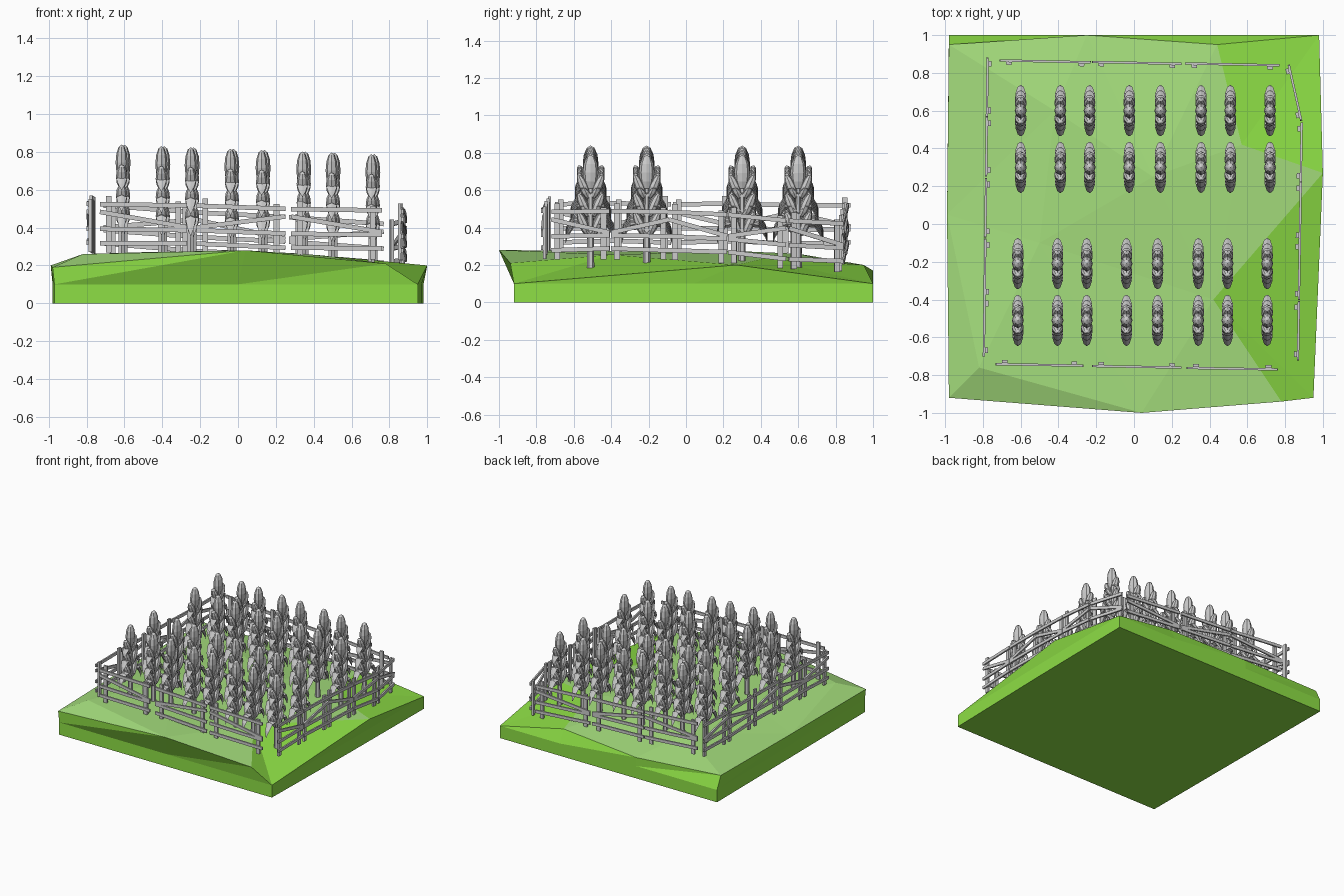
import bpy, bmesh, math
from mathutils import Vector, Matrix
from mathutils.geometry import delaunay_2d_cdt

if "Cube" in bpy.data.objects:
    bpy.data.objects.remove(bpy.data.objects["Cube"])


def mat(name, rgb):
    m = bpy.data.materials.new(name)
    m.diffuse_color = (*rgb, 1)
    m.use_nodes = True
    m.node_tree.nodes["Principled BSDF"].inputs["Base Color"].default_value = m.diffuse_color
    return m


def add_object(name, mesh, loc=(0, 0, 0)):
    o = bpy.data.objects.new(name, mesh)
    o.location = loc
    bpy.context.collection.objects.link(o)
    return o


def to_mesh(bm, name):
    bmesh.ops.recalc_face_normals(bm, faces=bm.faces)
    me = bpy.data.meshes.new(name)
    bm.to_mesh(me)
    bm.free()
    return me


# Ground: irregular low-poly top over a flat slab
rim = [(-.98, -.92, .19), (.04, -1, .28), (.78, -.94, .21), (.95, -.92, .10),
       (1, .27, .20), (.98, 1, .10), (.44, .95, .20), (-.25, 1, .17),
       (-.98, .95, .20), (-.99, .05, .20)]
low = [(-.97, -.92), (0, -.92), (.8, -.92), (.95, -.92), (.97, .04),
       (.98, 1), (.44, 1), (-.25, 1), (-.98, 1), (-.975, .05)]
inner = [(-.82, -.76, .26), (.10, .25, .275), (-.42, .6, .26),
         (.57, .42, .235), (.42, -.4, .255), (-.5, -.1, .27)]
pts = [Vector(p) for p in rim + inner]
n = len(rim)
tris = delaunay_2d_cdt([p.xy for p in pts],
                       [(i, (i + 1) % n) for i in range(n)], [], 1, 1e-5)[2]
bm = bmesh.new()
top = [bm.verts.new(p) for p in pts]
mid = [bm.verts.new((x, y, .10)) for x, y in low]
bot = [bm.verts.new((x, y, 0)) for x, y in low]
for t in tris:
    f = bm.faces.new([top[i] for i in t])
    f.material_index = 0 if any(i in (3, 5) for i in t) else 1
for i in range(n):
    j = (i + 1) % n
    bm.faces.new((bot[i], bot[j], mid[j], mid[i]))
    bm.faces.new((mid[i], mid[j], top[j]))
    bm.faces.new((mid[i], top[j], top[i]))
bm.faces.new(bot[::-1])
bmesh.ops.remove_doubles(bm, verts=bm.verts, dist=1e-4)
ground = add_object("ground", to_mesh(bm, "ground"))
ground.data.materials.append(mat("grass_side", (.27, .74, .06)))
ground.data.materials.append(mat("grass_top", (.37, .72, .20)))


# Fence panels: two posts and four rails, one of them slanted
def box(bm, a, b, width, thick, side):
    a, b = Vector(a), Vector(b)
    d = (b - a).normalized()
    w = d.cross(side).normalized()
    rot = Matrix((w, side, d)).transposed().to_4x4()
    size = Matrix.Diagonal((width, thick, (b - a).length, 1))
    bmesh.ops.create_cube(bm, size=1,
                          matrix=Matrix.Translation((a + b) / 2) @ rot @ size)


def base_z(x, y):
    return .26 - .025 * x - .045 * max(0, y) * (1 + x)


def fence_panel(name, x0, y0, x1, y1, flip=False):
    a, b = Vector((x0, y0, base_z(x0, y0))), Vector((x1, y1, base_z(x1, y1)))
    run = (b - a).xy.to_3d().normalized()
    side = run.cross(Vector((0, 0, 1)))          # outward for a CCW loop
    up = Vector((0, 0, 1))
    bm = bmesh.new()
    for t, h in ((.1, .29), (.9, .27)):
        p = a.lerp(b, t) - side * .014
        box(bm, p - up * .01, p + up * h, .03, .016, side)
    heights = [(.245, .25), (.205, .135), (.115, .12), (.04, .05)]
    for h0, h1 in heights:
        if flip:
            h0, h1 = h1, h0
        box(bm, a + up * h0, b + up * h1, .024, .012, side)
    add_object(name, to_mesh(bm, name))


for i, (x0, x1) in enumerate(((-.73, -.27), (-.22, .25), (.28, .76))):
    fence_panel(f"front_fence_{i}", x0, -.742 - .01 * i, x1, -.75 - .01 * i, i == 1)
for i, (x0, x1) in enumerate(((-.23, -.71), (.25, -.22), (.77, .27))):
    fence_panel(f"back_fence_{i}", x0, .856 - .008 * i, x1, .866 - .008 * i, i == 1)
for i, y in enumerate((.88, .565, .24, -.08, -.39)):
    fence_panel(f"left_fence_{i}", -.775 - .004 * i, y, -.779 - .004 * i, y - .31, i % 2 == 0)
for i, y in enumerate((-.72, -.40, -.09, .225)):
    fence_panel(f"right_fence_{i}", .868 + .005 * i, y, .873 + .005 * i, y + .31, i % 2 == 1)
fence_panel("right_fence_corner", .885, .55, .82, .84)


# Corn plant, shared by every copy: stem, husked ears and drooping leaves
def ear(bm, y, z, rx, ry, h, tilt):
    m = (Matrix.Translation((0, y, z)) @ Matrix.Rotation(tilt, 4, 'X')
         @ Matrix.Diagonal((rx, ry, h, 1)))
    bmesh.ops.create_uvsphere(bm, u_segments=8, v_segments=6, radius=1, matrix=m)


def leaf(bm, z, s, k):
    path = [(.0, -.03, .016), (.045, .02, .03), (.09, .015, .028),
            (.125, -.04, .016), (.135, -.075, .003)]
    rows = []
    for y, dz, w in path:
        c = Vector((0, s * y * k, z + dz * k))
        rows.append([bm.verts.new(c + Vector(o)) for o in
                     ((-w, 0, 0), (0, 0, .012), (w, 0, 0), (0, 0, -.014))])
    for r, q in zip(rows, rows[1:]):
        for i in range(4):
            bm.faces.new((r[i], r[(i + 1) % 4], q[(i + 1) % 4], q[i]))
    bm.faces.new(rows[0])
    bm.faces.new(rows[-1][::-1])


bm = bmesh.new()
bmesh.ops.create_cone(bm, cap_ends=True, segments=6, radius1=.02, radius2=.014,
                      depth=.5, matrix=Matrix.Translation((0, 0, .23)))
ear(bm, 0, .505, .032, .042, .095, 0)
for z, k in ((.41, .62), (.31, .8), (.21, 1.0)):
    for s in (-1, 1):
        ear(bm, s * .038, z + .02, .03, .026, .07, -s * .4)
        leaf(bm, z, s, k)
corn = to_mesh(bm, "corn_plant")

for r, y in enumerate((.60, .30, -.21, -.51)):
    for c, x in enumerate((-.60, -.39, -.235, -.025, .14, .355, .51, .72)):
        x -= .015 * (r > 1)
        add_object(f"corn_plant_{r}_{c}", corn, (x, y, .238 - .038 * (x + .6)))
